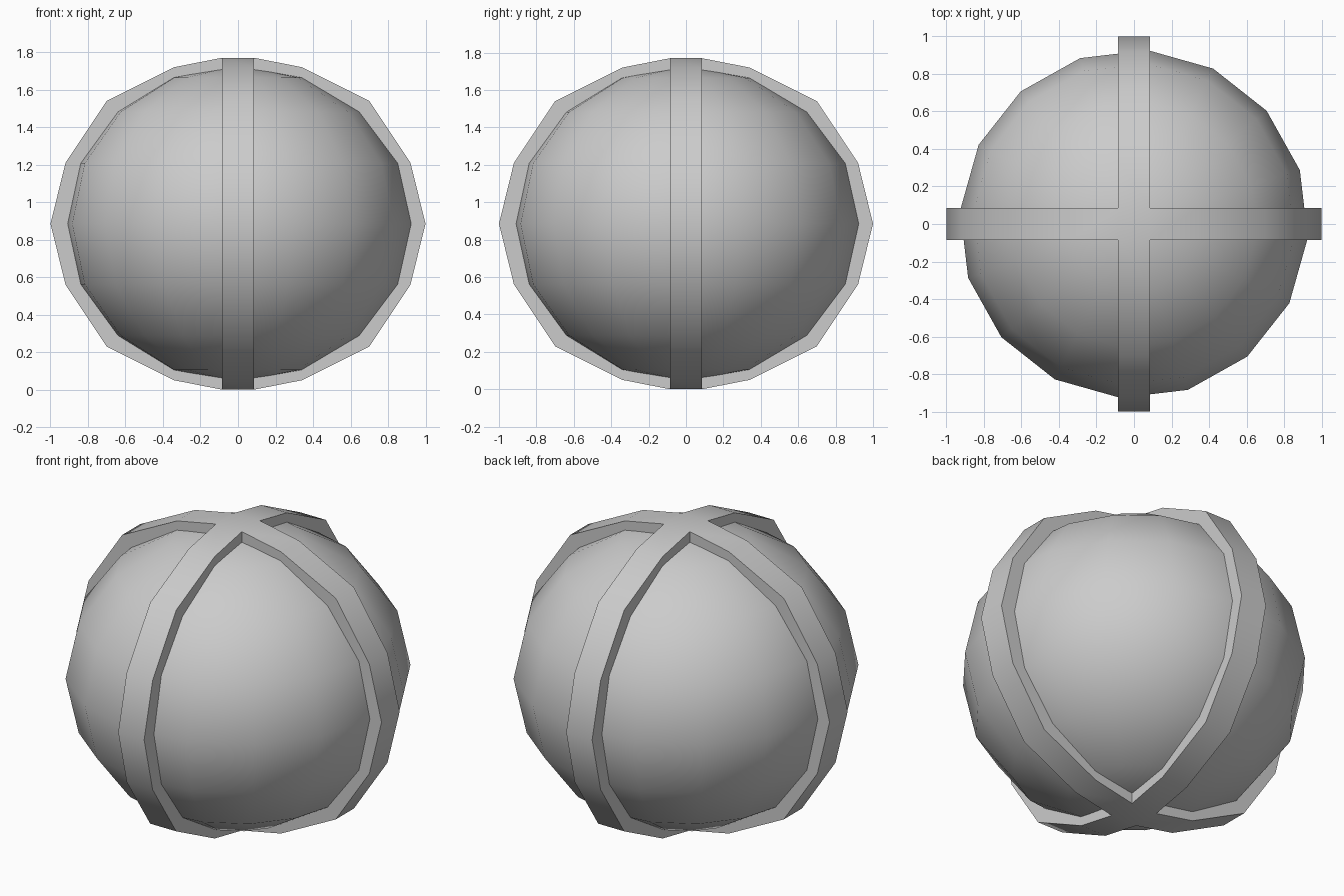
import bpy, bmesh, math
from mathutils import Matrix, Vector

if "Cube" in bpy.data.objects:
    bpy.data.objects.remove(bpy.data.objects["Cube"])

MID = 0.885   # height of the centre
W = 0.085     # half width of the bands


def finish(bm, name, angle):
    bmesh.ops.remove_doubles(bm, verts=bm.verts, dist=0.0005)
    bmesh.ops.recalc_face_normals(bm, faces=bm.faces)
    me = bpy.data.meshes.new(name)
    bm.to_mesh(me)
    bm.free()
    ob = bpy.data.objects.new(name, me)
    ob.location.z = MID
    bpy.context.collection.objects.link(ob)
    bpy.ops.object.select_all(action='DESELECT')
    ob.select_set(True)
    bpy.context.view_layer.objects.active = ob
    bpy.ops.object.shade_smooth_by_angle(angle=math.radians(angle))
    return ob


# Inner ball: low-poly, slightly flattened and turned against the bands
bm = bmesh.new()
bmesh.ops.create_uvsphere(
    bm, u_segments=16, v_segments=8, radius=1,
    matrix=Matrix.Rotation(math.radians(-4.5), 4, 'Z') @ Matrix.Diagonal((0.93, 0.93, 0.844, 1)))
finish(bm, "ball", 40)

# Crossed bands: one arm profile from top to bottom, repeated four times
upper = [(W, 0.885), (0.34, 0.835), (0.70, 0.655), (0.92, 0.325)]
outer = upper + [(1.0, 0)] + [(x, -z) for x, z in reversed(upper)]
inner = [(max(W, x * 0.85), z * 0.85) for x, z in outer]

bm = bmesh.new()


def face(points, turn):
    bm.faces.new([bm.verts.new(turn @ Vector(p)) for p in points])


for k in range(4):
    turn = Matrix.Rotation(k * math.pi / 2, 3, 'Z')
    for i in range(len(outer) - 1):
        (ax, az), (bx, bz) = outer[i], outer[i + 1]
        (cx, cz), (dx, dz) = inner[i], inner[i + 1]
        face([(ax, -W, az), (bx, -W, bz), (bx, W, bz), (ax, W, az)], turn)
        face([(cx, -W, cz), (dx, -W, dz), (dx, W, dz), (cx, W, cz)], turn)
        for y in (-W, W):
            face([(ax, y, az), (bx, y, bz), (dx, y, dz), (cx, y, cz)], turn)

# Square crossings at the top and bottom
for z in (outer[0][1], inner[0][1], inner[-1][1], outer[-1][1]):
    face([(-W, -W, z), (W, -W, z), (W, W, z), (-W, W, z)], Matrix.Identity(3))
finish(bm, "crossed_bands", 40)
